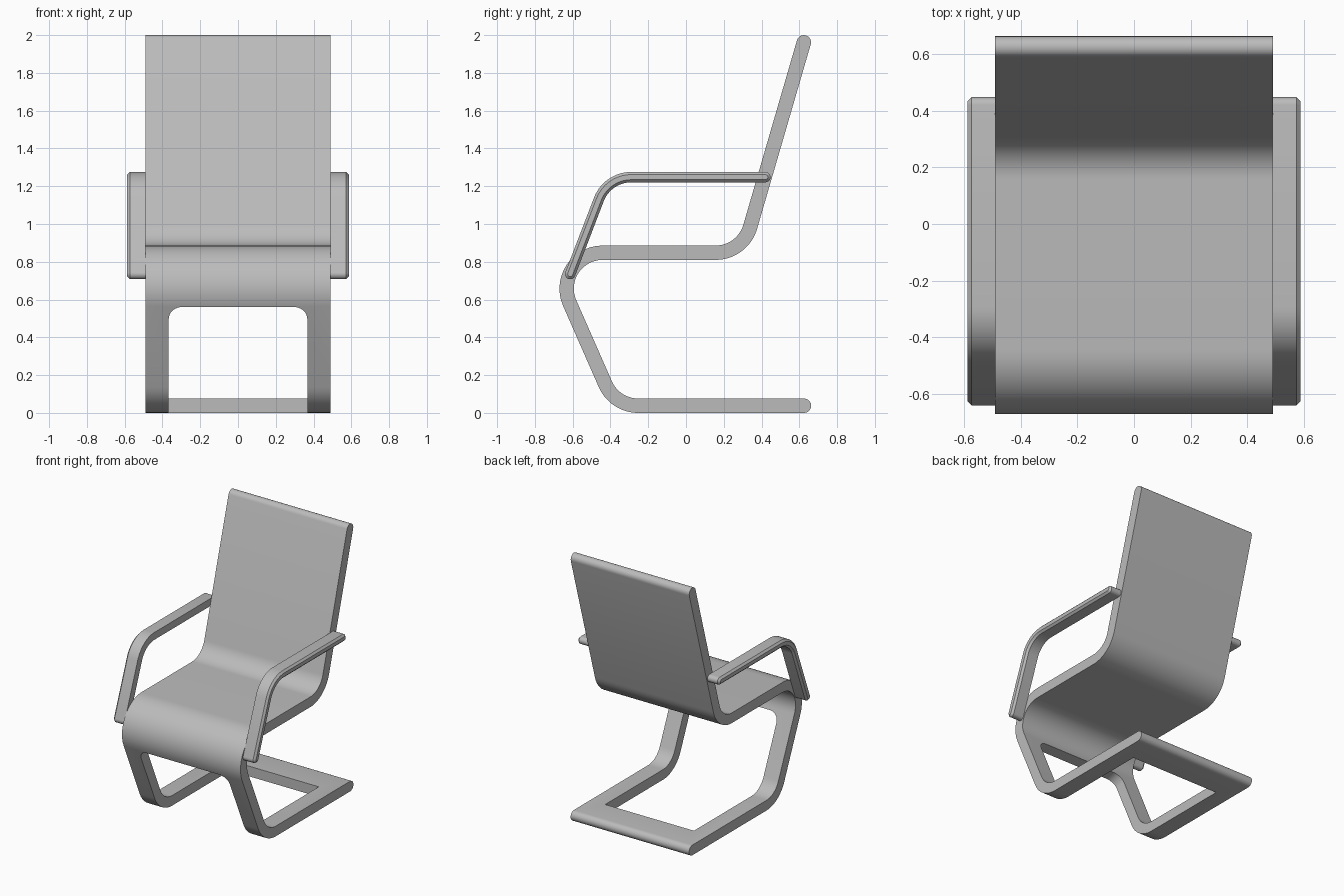
import bpy, bmesh, math
from mathutils import Vector

cube = bpy.data.objects.get("Cube")
if cube:
    bpy.data.objects.remove(cube, do_unlink=True)

grey = bpy.data.materials.new("plain grey")
grey.use_nodes = True
COLOUR = (0.5, 0.5, 0.5, 1)
grey.diffuse_color = COLOUR
grey.node_tree.nodes["Principled BSDF"].inputs["Base Color"].default_value = COLOUR


def rounded_path(corners, radius, steps=14):
    """Replace each inner corner of a polyline by an arc; return points and directions."""
    pts = [Vector(c) for c in corners]
    out = [(pts[0], (pts[1] - pts[0]).normalized())]
    for a, b, c in zip(pts, pts[1:], pts[2:]):
        d0, d1 = (b - a).normalized(), (c - b).normalized()
        cross = d0.x * d1.y - d0.y * d1.x
        turn = math.copysign(d0.angle(d1), cross)
        start = b - d0 * radius * math.tan(abs(turn) / 2)
        base = math.atan2(d0.y, d0.x)
        side = math.copysign(1, turn)
        centre = start + Vector((-d0.y, d0.x)) * radius * side
        for i in range(steps + 1):
            t = base + turn * i / steps
            d = Vector((math.cos(t), math.sin(t)))
            out.append((centre + Vector((d.y, -d.x)) * radius * side, d))
    out.append((pts[-1], (pts[-1] - pts[-2]).normalized()))
    return out


def band_outline(path, half, steps=10):
    """Closed outline of a band of constant thickness with round ends."""
    left = [p + Vector((-d.y, d.x)) * half for p, d in path]
    right = [p - Vector((-d.y, d.x)) * half for p, d in path]

    def cap(p, d):
        n = Vector((-d.y, d.x))
        return [p + (n * math.cos(math.pi * i / steps) + d * math.sin(math.pi * i / steps)) * half
                for i in range(1, steps)]
    return left + cap(*path[-1]) + right[::-1] + cap(path[0][0], -path[0][1])


def extrude(name, outline, to_3d, low, high):
    """Prism from an outline, placed by to_3d(point, depth)."""
    bm = bmesh.new()
    rings = [[bm.verts.new(to_3d(p, depth)) for p in outline] for depth in (low, high)]
    bm.faces.new(rings[0])
    bm.faces.new(rings[1][::-1])
    for i in range(len(outline)):
        j = (i + 1) % len(outline)
        bm.faces.new((rings[0][i], rings[1][i], rings[1][j], rings[0][j]))
    bmesh.ops.recalc_face_normals(bm, faces=bm.faces)
    mesh = bpy.data.meshes.new(name)
    bm.to_mesh(mesh)
    bm.free()
    mesh.materials.append(grey)
    obj = bpy.data.objects.new(name, mesh)
    bpy.context.collection.objects.link(obj)
    return obj


def activate(obj):
    bpy.ops.object.select_all(action='DESELECT')
    obj.select_set(True)
    bpy.context.view_layer.objects.active = obj


def smooth(obj):
    activate(obj)
    bpy.ops.object.shade_smooth_by_angle(angle=math.radians(30))


def along_x(p, x):
    return (x, p.x, p.y)


# Continuous bent sheet: base, front legs, seat and back
sheet_path = rounded_path([(0.625, 0.038), (-0.377, 0.038), (-0.733, 0.848),
                           (0.30, 0.848), (0.624, 1.962)], 0.19)
frame = extrude("seat_and_frame", band_outline(sheet_path, 0.038), along_x, -0.49, 0.49)

# Opening through the front legs and base, rounded at the top
opening = [p for p, d in rounded_path([(-0.367, -0.2), (-0.367, 0.56),
                                       (0.367, 0.56), (0.367, -0.2)], 0.07, 8)]


def along_y(p, y):
    rise = 0.2 * (y + 0.65) if p.y > 0 else 0
    return (p.x, y, p.y + rise)


cutter = extrude("opening_cutter", opening, along_y, -0.9, 0.43)
cutter.hide_render = True
cut = frame.modifiers.new("opening", 'BOOLEAN')
cut.operation = 'DIFFERENCE'
cut.solver = 'EXACT'
cut.object = cutter
activate(frame)
bpy.ops.object.modifier_apply(modifier=cut.name)
bpy.data.objects.remove(cutter, do_unlink=True)
smooth(frame)

# Bent armrests with a chamfered outer edge
arm_path = rounded_path([(-0.613, 0.735), (-0.416, 1.248), (0.42, 1.248)], 0.183)
for side, name in ((1, "left_armrest"), (-1, "right_armrest")):
    arm = extrude(name, band_outline(arm_path, 0.0275), along_x, side * 0.489, side * 0.587)
    bm = bmesh.new()
    bm.from_mesh(arm.data)
    rim = [e for e in bm.edges if all(abs(v.co.x) > 0.58 for v in e.verts)]
    bmesh.ops.bevel(bm, geom=rim, offset=0.014, segments=1, affect='EDGES')
    bm.to_mesh(arm.data)
    bm.free()
    smooth(arm)
